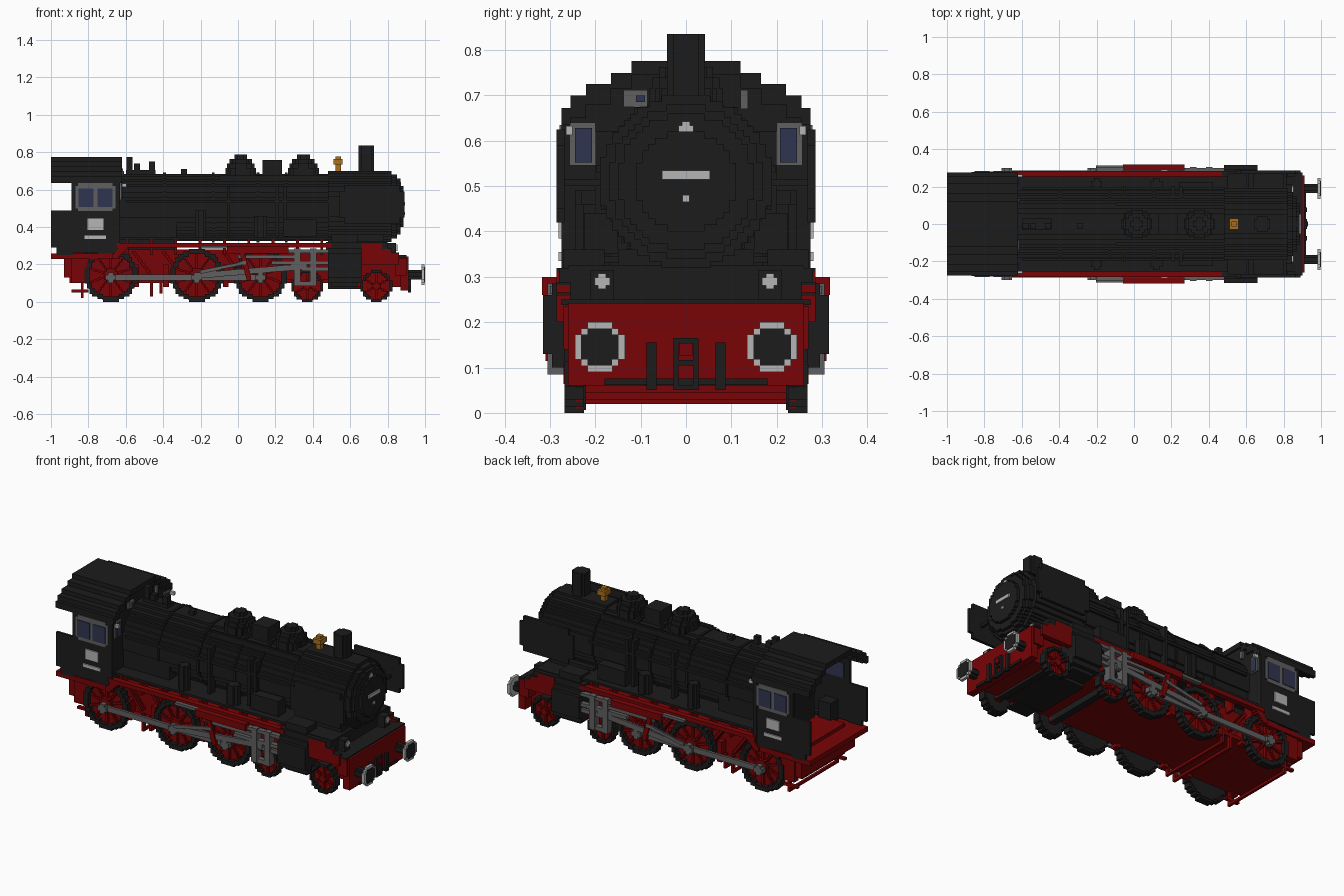
import bpy, bmesh, math

old = bpy.data.objects.get("Cube")
if old:
    bpy.data.objects.remove(old, do_unlink=True)

STEP = 0.014  # edge length of the block grid


def material(name, r, g, b):
    m = bpy.data.materials.new(name)
    m.use_nodes = True
    m.diffuse_color = (r, g, b, 1)
    m.node_tree.nodes["Principled BSDF"].inputs["Base Color"].default_value = (r, g, b, 1)
    return m


black = material("black_paint", .0115, .0115, .0115)
red = material("red_paint", .19, .0012, .0018)
grey = material("steel_grey", .115, .115, .115)
light = material("light_grey", .46, .46, .46)
glass = material("blue_glass", .029, .036, .08)
gold = material("brass", .4, .16, .012)


def part(name, mat, boxes, mirror=False):
    """One object made of boxes given as (x range, y range, z range)."""
    bm = bmesh.new()
    boxes = list(boxes)
    if mirror:
        boxes += [(x, (-y[1], -y[0]), z) for x, y, z in boxes]
    for spans in boxes:
        cube = bmesh.ops.create_cube(bm, size=1)
        for v in cube["verts"]:
            for k, (lo, hi) in enumerate(spans):
                v.co[k] = lo + (v.co[k] + .5) * (hi - lo)
    mesh = bpy.data.meshes.new(name)
    bm.to_mesh(mesh)
    bm.free()
    mesh.materials.append(mat)
    obj = bpy.data.objects.new(name, mesh)
    bpy.context.scene.collection.objects.link(obj)


def box(name, mat, x, y, z, mirror=False):
    part(name, mat, [(x, y, z)], mirror)


def disc(axis, span, a, b, r, inner=0):
    """Stepped disc or ring: span lies along axis, a and b are its centre."""
    n = max(1, round(r / STEP))
    s = r / n
    out = []
    for i in range(-n, n):
        h = (i + .5) * s
        w = max(1, round(math.sqrt(r * r - h * h) / s)) * s
        hole = round(math.sqrt(max(0, inner * inner - h * h)) / s) * s
        sides = [(a - w, a - hole), (a + hole, a + w)] if hole else [(a - w, a + w)]
        for side in sides:
            row = [side, (b + i * s, b + i * s + s)]
            row.insert("xyz".index(axis), span)
            out.append(tuple(row))
    return out


def bar(x0, z0, x1, z1, y, t):
    """Stepped bar in the xz plane, t thick."""
    n = max(2, round(math.hypot(x1 - x0, z1 - z0) / STEP))
    dx, dz = (x1 - x0) / n, (z1 - z0) / n
    wx, wz = max(t, abs(dx)) / 2, max(t, abs(dz)) / 2
    mids = [(x0 + dx * (i + .5), z0 + dz * (i + .5)) for i in range(n)]
    return [((x - wx, x + wx), y, (z - wz, z + wz)) for x, z in mids]


# Boiler, smokebox and stepped door
part("boiler", black, disc("x", (-.64, .5), 0, .505, .18))
part("smokebox", black, disc("x", (.48, .82), 0, .51, .19))
for i, r in enumerate((.17, .15, .11)):
    part("smokebox_door", black, disc("x", (.8, .85 + i * .018), 0, .51, r))
for x in (-.4, -.14, .1, .25):
    part("boiler_band", black, disc("x", (x, x + STEP), 0, .505, .187))
box("firebox", black, (-.64, -.33), (-.17, .17), (.28, .5))
box("smokebox_saddle", black, (.5, .78), (-.15, .15), (.22, .36))
box("door_plate", light, (.88, .893), (-.053, .053), (.515, .535))
box("door_handle", light, (.88, .893), (-.008, .008), (.465, .48))

# Fittings on top of the boiler
part("chimney", black, disc("z", (.66, .835), .685, 0, .042))
for x in (.015, .35):
    for i, r in enumerate((.082, .074, .06, .034)):
        part("dome", black, disc("z", (.64, .715 + i * .024), x, 0, r))
box("sand_box", black, (.13, .235), (-.055, .055), (.66, .76))
box("bell", gold, (.51, .56), (-.03, .03), (.735, .763))
box("bell_frame", gold, (.52, .55), (-.014, .014), (.69, .778))
for x, top in ((-.58, .775), (-.54, .74), (-.46, .75), (-.29, .71)):
    part("valve", black, disc("z", (.66, top), x, -.01, .016))
box("whistle_pipe", black, (-.6, -.44), (-.03, .03), (.66, .705))
box("top_rail", black, (-.1, .48), (.1, .115), (.64, .675), True)

# Pipes and pumps on the boiler sides
for x in (-.06, .2, .24):
    box("side_pipe", black, (x, x + .018), (.15, .2), (.35, .62), True)
box("hand_rail", black, (-.6, .5), (.182, .197), (.53, .545), True)
part("pump", black, disc("z", (.345, .49), -.2, .215, .03) + disc("z", (.345, .46), .12, .21, .035), True)
box("feed_tank", black, (.24, .42), (.15, .225), (.35, .44), True)

# Smoke deflectors with cut corners
part("smoke_deflector", black, [((.54, .89), (.268, .285), (.45, .59)),
                                ((.57, .865), (.268, .285), (.42, .625))], True)
for x in (.6, .8):
    box("deflector_stay", black, (x, x + .015), (.15, .27), (.5, .515), True)

# Walkway with red edge
box("walkway", black, (-.64, .55), (-.255, .255), (.332, .345))
box("walkway_edge", red, (-.65, .5), (.25, .283), (.29, .314), True)
for i in range(9):
    x = -.6 + i * .13
    box("walkway_bracket", red, (x, x + .015), (.19, .25), (.25, .33), True)
part("edge_ramp", red, bar(-.66, .24, -.6, .3, (.25, .28), .03), True)

# Cab
box("cab_side", black, (-.89, -.63), (.255, .273), (.265, .66), True)
box("rear_panel", black, (-1, -.88), (.255, .27), (.29, .49), True)
box("rear_panel_foot", black, (-.97, -.88), (.255, .27), (.25, .3), True)
roof = [(0, .12, .745, .776), (.12, .165, .715, .75), (.165, .22, .68, .725),
        (.22, .255, .65, .7), (.255, .275, .635, .672)]
part("cab_roof", black, [((-1, -.62), (a, b), (lo, hi)) for a, b, lo, hi in roof], True)
part("cab_front", black, [((-.655, -.63), (-b, b), (.26, lo + .01)) for a, b, lo, hi in roof])
box("cab_floor", red, (-1, -.63), (-.27, .27), (.23, .26))
box("backhead", black, (-.72, -.65), (-.17, .17), (.26, .64))
box("regulator", red, (-.74, -.72), (-.1, .1), (.5, .515))
box("brake_lever", red, (-.9, -.87), (.19, .23), (.36, .4))
box("brake_valve", gold, (-.9, -.87), (.19, .23), (.4, .43))
box("cab_seat", black, (-.82, -.74), (.18, .25), (.26, .38), True)

# Cab windows, plates and small lamps
part("window_frame", grey, [((-.87, -.655), (.273, .279), (.5, .62)),
                            ((-.855, -.67), (.273, .279), (.485, .635))], True)
for x in (-.853, -.752):
    box("window_pane", glass, (x, x + .08), (.279, .283), (.508, .605), True)
box("inner_window", glass, (-.853, -.672), (.251, .255), (.512, .6), True)
box("front_window_frame", grey, (-.63, -.622), (.2, .257), (.545, .64), True)
box("front_window_pane", glass, (-.622, -.618), (.207, .245), (.552, .628), True)
box("right_hatch", grey, (-.63, -.615), (-.138, -.085), (.675, .712))
box("right_hatch_pane", glass, (-.615, -.61), (-.11, -.09), (.685, .7))
box("left_hatch", grey, (-.63, -.615), (.12, .137), (.67, .712))
box("number_plate", light, (-.805, -.72), (.273, .281), (.385, .445), True)
box("lower_plate", light, (-.82, -.705), (.273, .281), (.335, .355), True)
box("cab_lamp", light, (-.62, -.595), (.25, .265), (.613, .633), True)

# Chassis
box("main_frame", red, (-.9, .5), (-.2, .2), (.1, .28))
box("frame_floor", red, (-.86, .5), (-.228, .228), (.1, .12))
box("rear_beam", red, (-.93, -.88), (-.25, .25), (.13, .24))
box("rear_step", red, (-.89, -.8), (.22, .26), (.1, .24), True)
box("front_frame", red, (.6, .88), (-.2, .2), (.08, .24))
box("bogie_frame", black, (.48, .72), (-.17, .17), (.07, .14))
for x, z in ((-.47, .03), (-.42, .045), (-.84, .02)):
    box("cross_bar", red, (x, x + .015), (-.23, .23), (z, z + .015))
    box("bar_hanger", red, (x, x + .015), (.21, .23), (z, .13), True)
box("lower_rail", red, (-.89, -.8), (.21, .23), (.05, .065), True)

# Wheels with stepped tyres, webs and spokes
for x, r, count in ((-.68, .142, 10), (-.22, .142, 10), (.12, .142, 10), (.37, .085, 6), (.74, .085, 6)):
    part("tyre", black, disc("y", (.225, .268), x, r, r, r * .82), True)
    part("wheel_back", black, disc("y", (.22, .23), x, r, r * .92), True)
    part("wheel_web", red, disc("y", (.23, .243), x, r, r * .88), True)
    part("hub", red, disc("y", (.2, .27), x, r, r * .25), True)
    spokes = []
    for k in range(count):
        a = math.tau * (k + .5) / count
        spokes += bar(x, r, x + math.cos(a) * r * .86, r + math.sin(a) * r * .86, (.24, .257), .012)
    part("spokes", red, spokes, True)
    box("axle", black, (x - .02, x + .02), (-.23, .23), (r - .02, r + .02))

# Cylinders
part("cylinder", black, [((.48, .66), (.18, .315), (.13, .26)), ((.48, .66), (.18, .295), (.1, .285)),
                         ((.5, .64), (.18, .27), (.08, .36)), ((.47, .8), (.18, .28), (.27, .32))], True)

# Rods and valve gear
box("coupling_rod", grey, (-.66, .14), (.27, .285), (.115, .147), True)
part("main_rod", grey, bar(-.22, .14, .36, .19, (.285, .3), .03), True)
part("eccentric_rod", grey, bar(-.2, .16, .04, .21, (.3, .312), .018), True)
for x in (-.68, -.22, .12):
    part("crank_pin", grey, disc("y", (.265, .3), x, .13, .028), True)
box("slide_bar", grey, (.18, .48), (.27, .3), (.2, .22), True)
box("upper_slide_bar", grey, (.24, .48), (.27, .3), (.262, .28), True)
box("piston_rod", grey, (.34, .48), (.28, .297), (.165, .187), True)
part("crosshead", grey, [((x, x + .035), (.26, .305), (.085, .285)) for x in (.3, .385)], True)
box("crosshead_foot", grey, (.3, .42), (.27, .3), (.085, .11), True)
box("gear_carrier", red, (-.06, .27), (.285, .318), (.26, .3), True)
part("gear_link", red, bar(.02, .27, .06, .12, (.29, .31), .025), True)
box("gear_block", grey, (-.2, -.06), (.28, .305), (.285, .3), True)
box("valve_rod", grey, (.0, .3), (.285, .3), (.232, .25), True)

# Frame lattice between the wheels
for x in (-.56, -.4, -.08):
    part("lattice", red, bar(x, .27, x + .09, .15, (.2, .235), .016), True)
    box("brake_shoe", red, (x, x + .03), (.2, .24), (.08, .2), True)

# Front platform, stepped valance and buffer beam
box("front_platform", black, (.55, .8), (-.26, .26), (.24, .325))
box("front_deck", black, (.66, .9), (-.275, .275), (.238, .25))
valance = [(.66, .77, .312), (.77, .82, .282), (.82, .86, .258)]
part("front_valance", red, [((a, b), (.255, .285), (.2, z)) for a, b, z in valance], True)
part("valance_cap", black, [((a, b), (.255, .285), (z, z + .007)) for a, b, z in valance], True)
box("buffer_beam", red, (.87, .912), (-.26, .26), (.06, .242))
box("beam_wing", red, (.84, .9), (.2, .27), (.14, .235), True)

# Buffers
part("buffer_shaft", black, disc("x", (.91, .985), .19, .145, .025), True)
part("buffer_rim", light, disc("x", (.98, .997), .19, .145, .055), True)
part("buffer_face", black, disc("x", (.99, 1), .19, .145, .041), True)

# Coupling ladder, hoses and lamps
box("coupling_rail", black, (.91, .925), (.016, .028), (.05, .165), True)
for z in (.05, .105, .153):
    box("coupling_rung", black, (.91, .925), (-.028, .028), (z, z + .012))
part("coupling_hook", red, disc("x", (.91, .93), 0, .14, .014))
box("brake_hose", black, (.91, .925), (.065, .087), (.05, .155), True)
box("beam_bar", black, (.91, .92), (-.18, .18), (.062, .076))
for y, z, x, sides in ((.185, .29, .83, True), (0, .625, .85, False)):
    box("lamp_body", black, (x - .04, x + .015), (y - .026, y + .026), (z - .045, z + .025), sides)
    part("lamp_lens", light, [((x, x + .022), (y - a, y + a), (z - b, z + b))
                              for a, b in ((.017, .009), (.009, .017))], sides)
